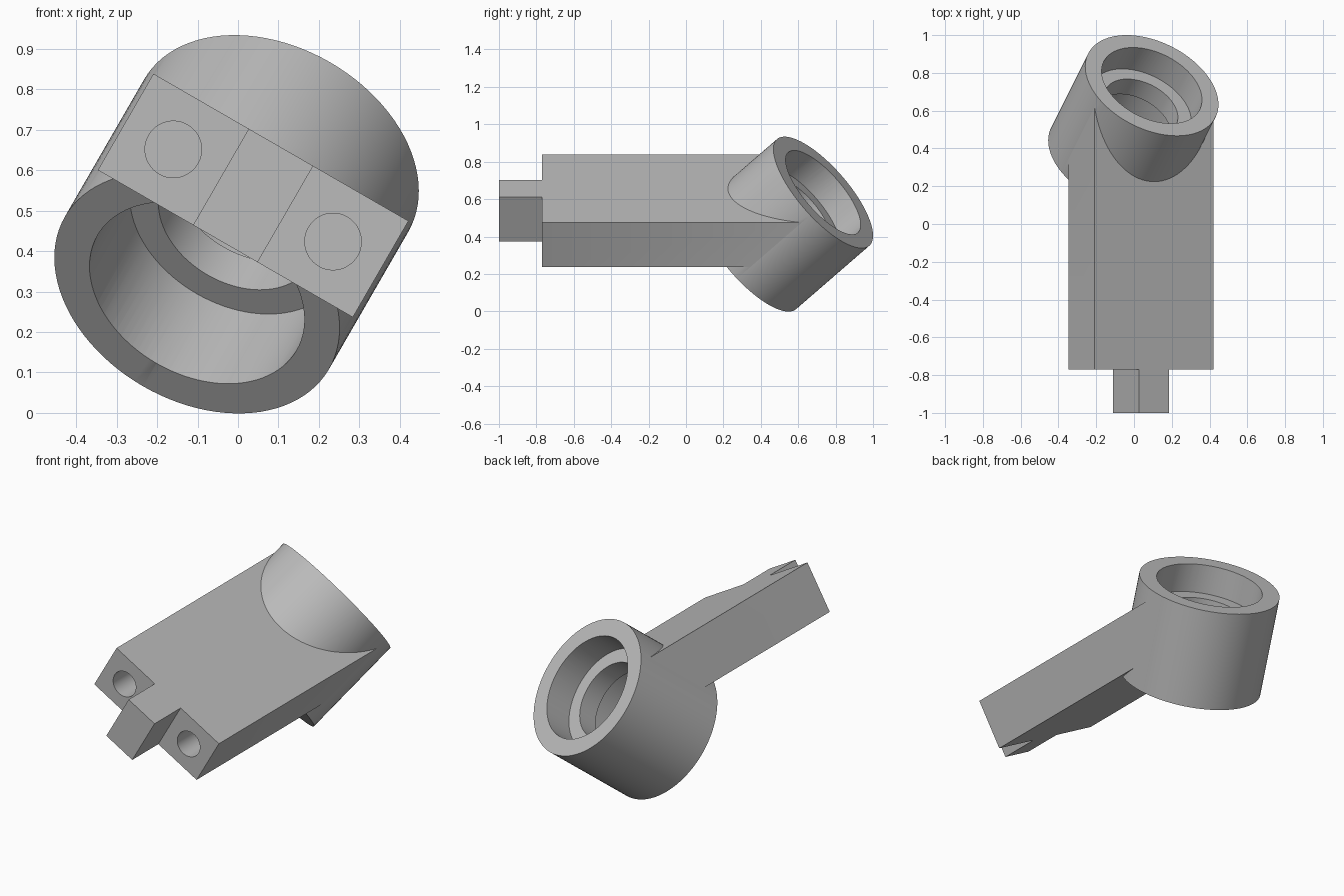
import bpy, bmesh
from math import radians, pi
from mathutils import Matrix, Vector

if "Cube" in bpy.data.objects:
    bpy.data.objects.remove(bpy.data.objects["Cube"])

# Arm frame: X across the width, Y along the length, Z through the thickness
FRAME = Matrix.Translation((0.0375, 0, 0.5375)) @ Matrix.Rotation(radians(30), 4, 'Y')
# Socket frame: Z is the socket axis, origin at the centre of its upper rim
SOCKET = Matrix.Translation((0, 0.7335, 0.1137)) @ Matrix.Rotation(radians(-45), 4, 'X')

grey = bpy.data.materials.new("plain_grey")
grey.use_nodes = True
colour = (0.5, 0.5, 0.5, 1)
grey.diffuse_color = colour
grey.node_tree.nodes["Principled BSDF"].inputs["Base Color"].default_value = colour


def finish(name, bm, matrix=Matrix()):
    """Turn a bmesh into an object with outward normals."""
    bmesh.ops.recalc_face_normals(bm, faces=bm.faces)
    bm.transform(matrix)
    mesh = bpy.data.meshes.new(name)
    bm.to_mesh(mesh)
    bm.free()
    mesh.materials.append(grey)
    obj = bpy.data.objects.new(name, mesh)
    bpy.context.scene.collection.objects.link(obj)
    return obj


def lathe(name, profile, matrix, steps=96):
    """Solid of revolution; the profile starts and ends on the axis."""
    bm = bmesh.new()
    verts = [bm.verts.new((r, 0, z)) for r, z in profile]
    edges = [bm.edges.new(pair) for pair in zip(verts, verts[1:])]
    bmesh.ops.spin(bm, geom=verts + edges, cent=(0, 0, 0), axis=(0, 0, 1),
                   angle=2 * pi, steps=steps, use_duplicate=False)
    bmesh.ops.remove_doubles(bm, verts=bm.verts, dist=1e-5)
    return finish(name, bm, matrix)


def rod(radius, low, high):
    return [(0, low), (radius, low), (radius, high), (0, high)]


# Flat arm with a centred tongue, its far end slanted to stay inside the socket wall
half_width, tongue, half_thick = 0.364, 0.092, 0.1375
half = [(tongue, -1.0), (tongue, -0.77), (half_width, -0.77), (half_width, 0.5)]
outline = half + [(-x, y) for x, y in reversed(half)]
bm = bmesh.new()
face = bm.faces.new([bm.verts.new((x, y, -half_thick)) for x, y in outline])
new = bmesh.ops.extrude_face_region(bm, geom=[face])["geom"]
bmesh.ops.translate(bm, vec=Vector((0, 0, 2 * half_thick)),
                    verts=[g for g in new if isinstance(g, bmesh.types.BMVert)])
for v in bm.verts:
    if v.co.y > 0.4:
        v.co.y = 0.672 if v.co.z > 0 else 0.397
arm = finish("socket_arm", bm)

# Socket barrel, stepped bore and the two bolt holes beside the tongue
length, outer, bore, lip = 0.554, 0.377, 0.284, 0.208
barrel = lathe("socket_barrel", rod(outer, -length, 0), SOCKET)
bore_cut = lathe("bore_cutter", [
    (0, -length - 0.25), (bore, -length - 0.25), (bore, -0.273), (lip, -0.273),
    (lip, -0.16), (bore, -0.16), (bore, 0.15), (0, 0.15)], SOCKET)
tools = [(barrel, 'UNION'), (bore_cut, 'DIFFERENCE')]
for side in (-1, 1):
    place = Matrix.Translation((side * 0.228, -0.77, 0)) @ Matrix.Rotation(radians(-90), 4, 'X')
    tools.append((lathe("bolt_hole_cutter", rod(0.07, -0.1, 0.4), place, 48), 'DIFFERENCE'))

for tool, operation in tools:
    tool.hide_render = True
    mod = arm.modifiers.new(tool.name, 'BOOLEAN')
    mod.object, mod.operation, mod.solver = tool, operation, 'EXACT'

# Bake the booleans, drop the helpers and tilt the part into place
bpy.context.view_layer.update()
baked = bpy.data.meshes.new_from_object(arm.evaluated_get(bpy.context.evaluated_depsgraph_get()))
arm.modifiers.clear()
arm.data = baked
for tool, _ in tools:
    bpy.data.objects.remove(tool)
baked.transform(FRAME)

bpy.ops.object.select_all(action='DESELECT')
arm.select_set(True)
bpy.context.view_layer.objects.active = arm
bpy.ops.object.shade_smooth_by_angle(angle=radians(30))
